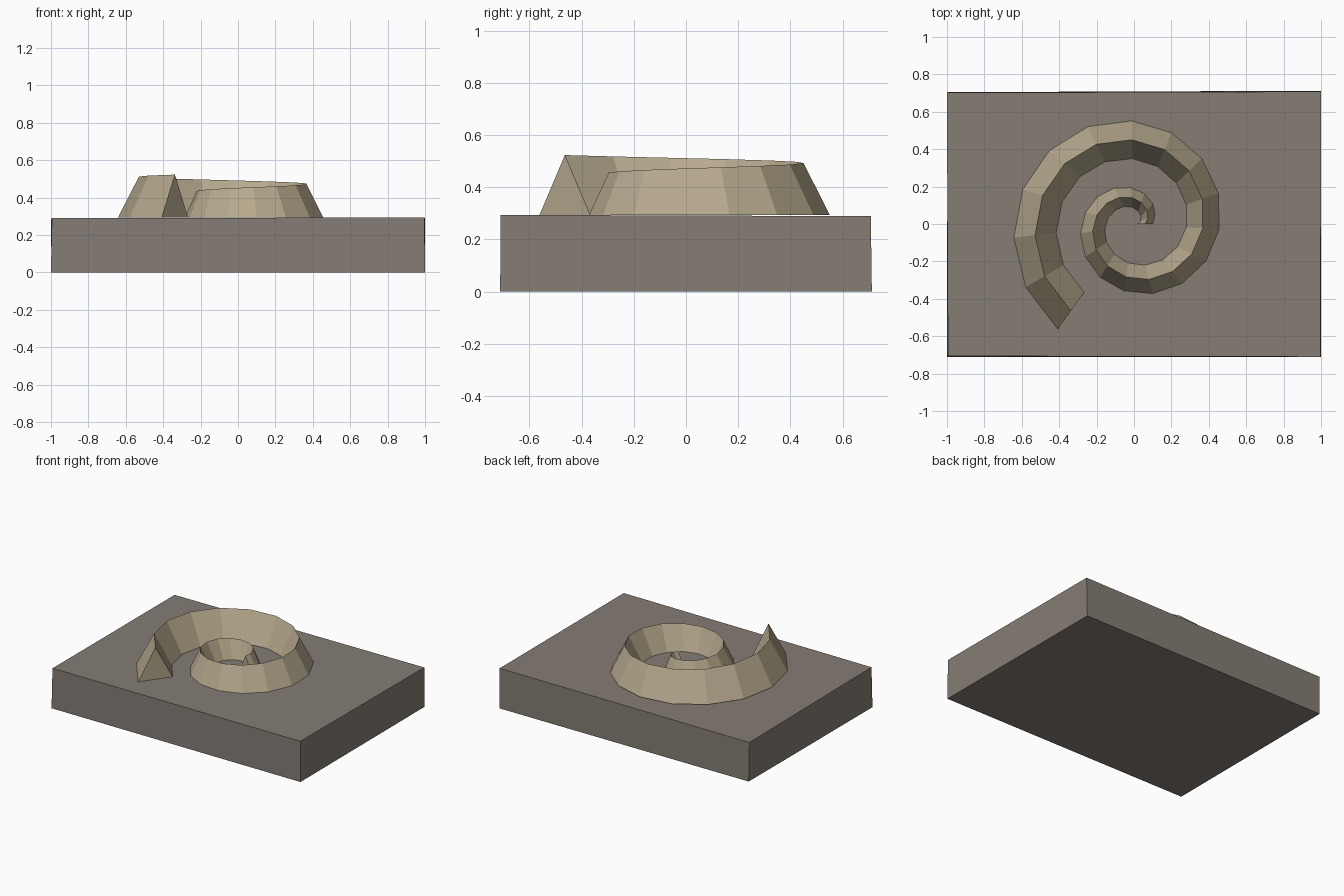
import bpy, math

if "Cube" in bpy.data.objects:
    bpy.data.objects.remove(bpy.data.objects["Cube"])


def material(name, rgb):
    m = bpy.data.materials.new(name)
    m.diffuse_color = (*rgb, 1)
    m.use_nodes = True
    m.node_tree.nodes["Principled BSDF"].inputs["Base Color"].default_value = m.diffuse_color
    return m


def add_mesh(name, verts, faces, mat):
    me = bpy.data.meshes.new(name)
    me.from_pydata(verts, [], faces)
    me.materials.append(mat)
    me.validate()
    me.update()
    ob = bpy.data.objects.new(name, me)
    bpy.context.collection.objects.link(ob)
    return ob


stone = material("grey stone", (0.235, 0.205, 0.178))
shell = material("pale sandstone", (0.47, 0.40, 0.27))

# Slab, with slightly uneven corners
bottom = [(-1, -0.71, 0), (1, -0.712, 0), (0.997, 0.712, 0), (-0.997, 0.705, 0)]
top = [(-0.995, -0.706, 0.290), (0.997, -0.71, 0.294),
       (1, 0.708, 0.289), (-1, 0.702, 0.283)]
add_mesh("slab", bottom + top,
         [(3, 2, 1, 0), (4, 5, 6, 7)] +
         [(i, (i + 1) % 4, (i + 1) % 4 + 4, i + 4) for i in range(4)], stone)

# Spiral ridge: a triangular section that grows as it winds outwards
STEPS, SWEEP, BASE = 25, math.radians(594), 0.293
verts, faces = [], []
for i in range(STEPS + 1):
    t = i / STEPS
    a = SWEEP * t
    mid, half, height = 0.06 + 0.514 * t, 0.04 + 0.08 * t, 0.10 + 0.13 * t
    for r, z in ((mid - half, 0), (mid + half, 0), (mid, height)):
        verts.append((r * math.cos(a), r * math.sin(a), BASE + z))
for i in range(STEPS):
    for k in range(3):
        a, b = 3 * i + k, 3 * i + (k + 1) % 3
        faces.append((a, a + 3, b + 3, b))
faces += [(0, 1, 2), (3 * STEPS + 2, 3 * STEPS + 1, 3 * STEPS)]
add_mesh("spiral_ridge", verts, faces, shell)
